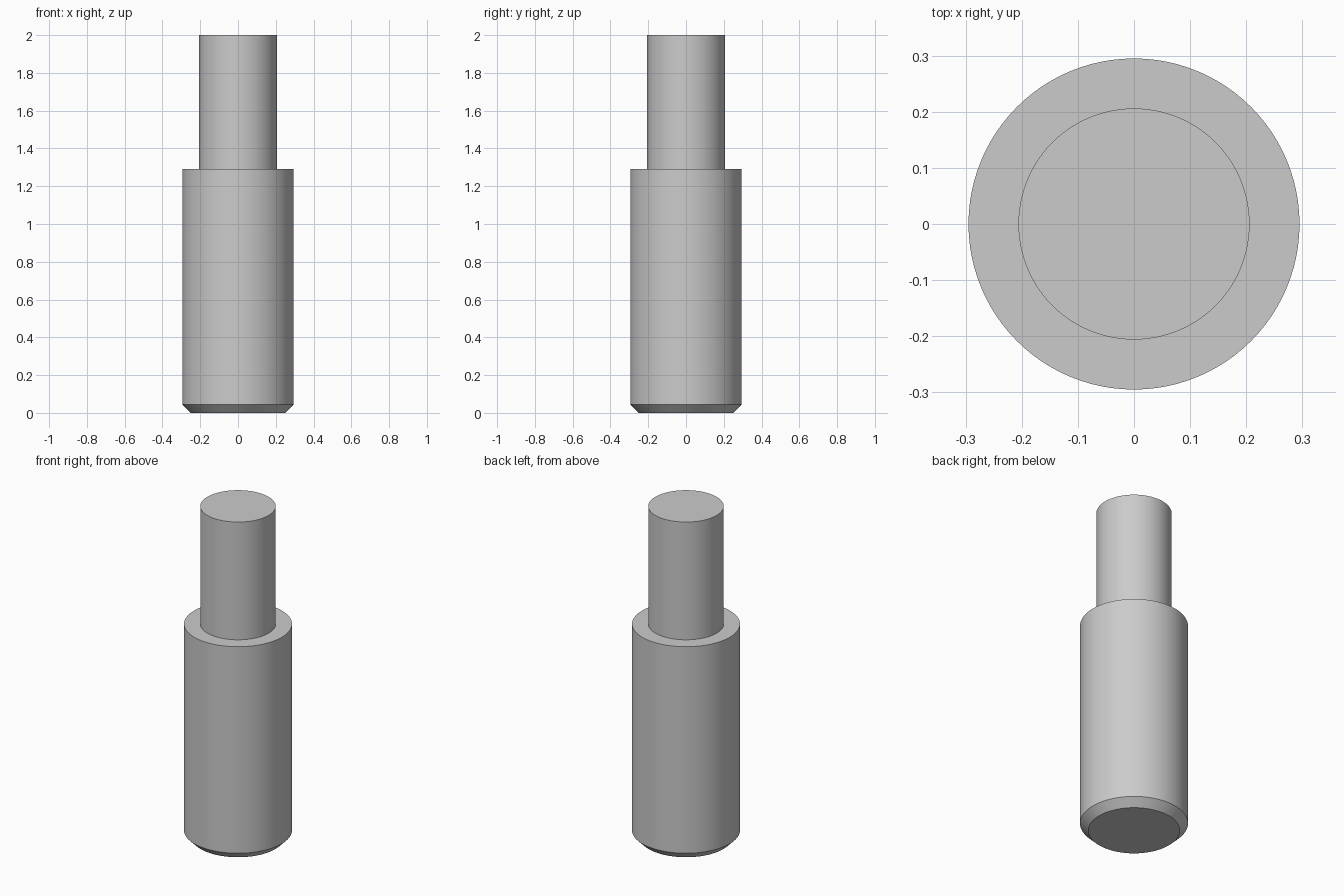
import bpy
import bmesh
from math import radians

cube = bpy.data.objects.get("Cube")
if cube:
    bpy.data.objects.remove(cube, do_unlink=True)

SEGMENTS = 96

# Plain grey metal
grey = bpy.data.materials.new("grey_metal")
grey.use_nodes = True
colour = (0.6, 0.6, 0.6, 1)
grey.diffuse_color = colour
grey.node_tree.nodes["Principled BSDF"].inputs["Base Color"].default_value = colour

# Stepped pin profile (radius, height): chamfered foot, body, shoulder, shank
profile = [(0.25, 0), (0.295, 0.045), (0.295, 1.29), (0.206, 1.29), (0.206, 2)]

bm = bmesh.new()
rings = []
for radius, height in profile:
    ring = bmesh.ops.create_circle(bm, segments=SEGMENTS, radius=radius)["verts"]
    bmesh.ops.translate(bm, verts=ring, vec=(0, 0, height))
    rings.append(ring)

# Walls between neighbouring rings
for low, high in zip(rings, rings[1:]):
    for i in range(SEGMENTS):
        j = (i + 1) % SEGMENTS
        bm.faces.new((low[i], low[j], high[j], high[i]))

# End caps
bm.faces.new(rings[0])
bm.faces.new(rings[-1])
bmesh.ops.recalc_face_normals(bm, faces=bm.faces)

mesh = bpy.data.meshes.new("stepped_pin")
bm.to_mesh(mesh)
bm.free()
mesh.materials.append(grey)

pin = bpy.data.objects.new("stepped_pin", mesh)
bpy.context.collection.objects.link(pin)

# Smooth round walls with crisp steps
bpy.ops.object.select_all(action="DESELECT")
pin.select_set(True)
bpy.context.view_layer.objects.active = pin
bpy.ops.object.shade_smooth_by_angle(angle=radians(30))
